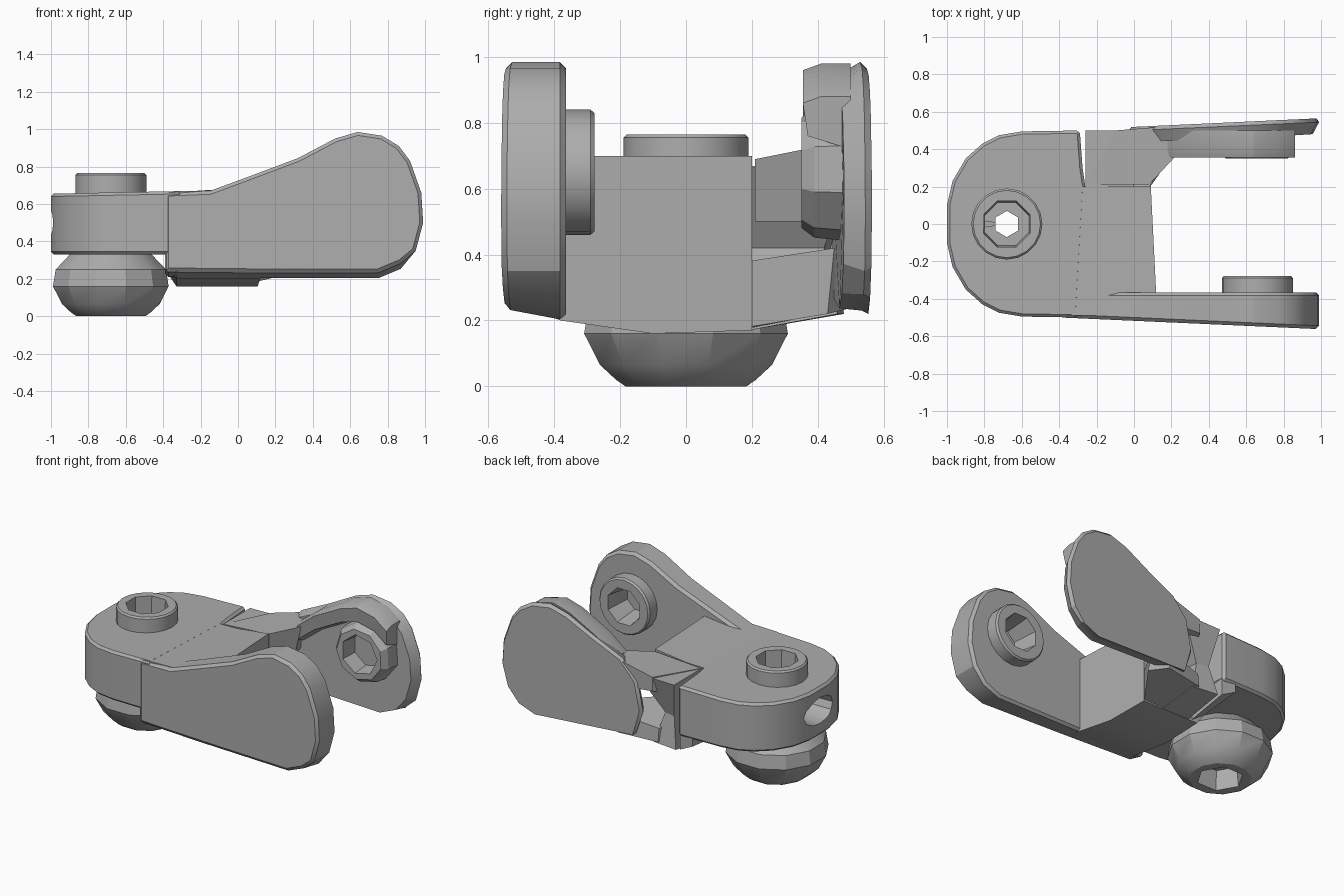
import bpy, bmesh, math
from mathutils import Vector, Matrix

if "Cube" in bpy.data.objects:
    bpy.data.objects.remove(bpy.data.objects["Cube"])

GREY = (0.42, 0.42, 0.42, 1)
mat = bpy.data.materials.new("plain grey")
mat.use_nodes = True
mat.diffuse_color = GREY
mat.node_tree.nodes["Principled BSDF"].inputs["Base Color"].default_value = GREY


def finish(name, bm, bevel=0):
    bmesh.ops.recalc_face_normals(bm, faces=bm.faces)
    mesh = bpy.data.meshes.new(name)
    bm.to_mesh(mesh)
    bm.free()
    ob = bpy.data.objects.new(name, mesh)
    bpy.context.collection.objects.link(ob)
    mesh.materials.append(mat)
    if bevel:
        mod = ob.modifiers.new("edge", 'BEVEL')
        mod.width, mod.limit_method, mod.angle_limit = bevel, 'ANGLE', math.radians(50)
        apply(ob, mod)
    return ob


def apply(ob, mod):
    bpy.context.view_layer.objects.active = ob
    bpy.ops.object.modifier_apply(modifier=mod.name)


def loft(name, rings, bevel=0):
    """Skin a list of equal-length point rings and cap both ends."""
    bm = bmesh.new()
    loops = [[bm.verts.new(p) for p in ring] for ring in rings]
    n = len(loops[0])
    for a, b in zip(loops, loops[1:]):
        for i in range(n):
            j = (i + 1) % n
            bm.faces.new((a[i], a[j], b[j], b[i]))
    bm.faces.new(loops[0])
    bm.faces.new(loops[-1])
    return finish(name, bm, bevel)


def turned(name, profile, sides, centre, axis='Z', turn=0, stretch=1):
    """Stack of polygons: profile holds (radius, distance along axis)."""
    rot = {'Z': Matrix(), 'Y': Matrix.Rotation(math.radians(-90), 4, 'X'),
           'X': Matrix.Rotation(math.radians(90), 4, 'Y')}[axis]
    rings = []
    for r, h in profile:
        rings.append([Vector(centre) + rot @ Vector((r * math.cos(a), r * stretch * math.sin(a), h))
                      for a in (turn + math.tau * i / sides for i in range(sides))])
    return loft(name, rings)


def cut(parts, cutter):
    cutter.hide_render = True
    for ob in parts:
        mod = ob.modifiers.new("cut", 'BOOLEAN')
        mod.operation, mod.solver, mod.object = 'DIFFERENCE', 'EXACT', cutter
        apply(ob, mod)
    bpy.data.objects.remove(cutter)


def box(name, corners_a, corners_b):
    return loft(name, [corners_a, corners_b])


# Rounded tongue carrying the upright pivot
half = [(-1, .1), (-.97, .23), (-.9, .35), (-.81, .43), (-.72, .475), (-.6, .495)]
plan = ([(x, -y) for x, y in reversed(half)] + half)
plan = [(-.3, -.5)] + plan + [(-.29, .5), (-.275, .3), (-.26, .2)]
tongue = loft("tongue", [[(x, y, .33) for x, y in plan],
                         [(x, y, .655 + .02 * (x + 1)) for x, y in plan]], .015)

# Central hub with a shallow cradle-shaped underside
section = [(-.49, .24), (-.38, .2), (-.1, .16), (.2, .17), (.2, .69), (-.49, .69)]
hub_rings = []
for x, top, bottom in ((-.39, .66, .25), (-.33, .668, 0), (-.15, .672, 0), (.09, .7, 0)):
    hub_rings.append([(x + (.05 * (.2 - y) if x > 0 else 0), y,
                       top if z > .6 else max(z, bottom)) for y, z in section])
hub = loft("hub", hub_rings)

# Broken shoulder on the back: column, upper and lower webs
shoulder = box("shoulder_block", [(-.39, .2, .25), (-.39, .49, .28), (-.39, .49, .6), (-.39, .2, .6)],
               [(-.29, .2, .18), (-.29, .48, .23), (-.29, .48, .6), (-.29, .2, .6)])
loft("shoulder_column", [
    [(-.26, .19, .17), (-.06, .19, .17), (-.08, .46, .22), (-.26, .48, .22)],
    [(-.24, .19, .42), (-.12, .19, .42), (-.14, .42, .42), (-.22, .44, .42)],
    [(-.26, .19, .665), (0, .19, .665), (.02, .5, .67), (-.26, .5, .665)]])
box("upper_web", [(-.26, .21, .52), (.06, .21, .5), (.17, .36, .5), (.15, .51, .56), (-.1, .5, .58)],
    [(-.26, .21, .668), (.08, .21, .69), (.22, .36, .72), (.15, .52, .74), (-.1, .5, .675)])
box("lower_web", [(-.26, .19, .17), (.08, .19, .18), (.25, .43, .22), (.15, .51, .24), (-.12, .47, .23)],
    [(-.26, .19, .36), (.08, .19, .38), (.22, .45, .42), (.12, .5, .36), (-.12, .46, .32)])

# Paddle outline shared by both arms
paddle = [(.75, .2), (.87, .25), (.95, .35), (.99, .5), (.98, .66), (.92, .83), (.86, .91),
          (.77, .965), (.64, .985), (.52, .95), (.32, .845)]


def lift(x, z, amount):
    return z + amount if z < .3 else z


front_outline = [(-.39, .205), (.12, .2)] + paddle + [(0, .725), (-.15, .67), (-.39, .66)]
front_arm = loft("front_arm", [
    [(x, -.365, z) for x, z in front_outline],
    [(x, -.5 - .045 * (x + .39), lift(x, z, .035)) for x, z in front_outline]], .018)

# Thin dished back arm
back_outline = [(.02, .24)] + paddle + [(.12, .75), (.01, .62), (-.03, .42)]
back_arm = loft("back_arm", [
    [(.5 + (x - .5) * .93, .445 + .06 * max(x - .4, 0), .57 + (z - .57) * .9) for x, z in back_outline],
    [(x, .5 + .045 * x, lift(x, z, .03)) for x, z in back_outline],
    [(.5 + (x - .5) * .97, .52 + .045 * x, .6 + (z - .6) * .95) for x, z in back_outline]])

# Thick lip along the top of the back arm
lip = [(.18, .73), (.32, .84), (.52, .945), (.64, .98), (.77, .95), (.86, .88)]
lip_rings = []
for x, z in lip:
    lip_rings.append([(x, .355, z - .02), (x, .41, z), (x, .5, z),
                      (x, .5, z - .16), (x - .01, .37, z - .12)])
loft("back_lip", lip_rings)

# Pivot bosses
top_boss = turned("top_boss", [(.19, .6), (.19, .755), (.18, .765)], 20, (-.68, 0, 0))
front_boss = turned("front_boss", [(.19, -.42), (.19, -.29), (.18, -.278)], 20, (.66, 0, .65), 'Y')
back_boss = turned("back_boss", [(.17, .35), (.2, .39), (.21, .49)], 9, (.66, 0, .65), 'Y', .3)

# Lower pivot knob
knob = turned("lower_knob", [(.19, 0), (.22, .02), (.27, .065), (.32, .16), (.305, .25),
                             (.25, .305), (.2, .36)], 12, (-.68, 0, 0), turn=.26)

# Sockets and through holes
cut([top_boss, tongue], turned("cutter", [(.125, .58), (.135, .8)], 8, (-.68, 0, 0), turn=.39))
cut([knob], turned("cutter", [(.15, -.05), (.13, .13)], 6, (-.68, 0, 0)))
cut([top_boss, tongue, knob],
    turned("cutter", [(.07, -.1), (.07, .9)], 6, (-.68, 0, 0), turn=.52))
cut([tongue], turned("cutter", [(.09, -1.1), (.08, -.7)], 12, (0, 0, .5), 'X', stretch=1.75))
cut([front_boss, front_arm], turned("cutter", [(.1, -.45), (.13, -.25)], 8, (.66, 0, .65), 'Y', .39))
cut([back_boss], turned("cutter", [(.14, .3), (.12, .46)], 7, (.66, 0, .65), 'Y'))

# Smooth only the gentle facets
for ob in bpy.context.scene.objects:
    if ob.type == 'MESH' and ob.data.materials and ob.data.materials[0] == mat:
        bpy.ops.object.select_all(action='DESELECT')
        ob.select_set(True)
        bpy.context.view_layer.objects.active = ob
        bpy.ops.object.shade_smooth_by_angle(angle=math.radians(25))
